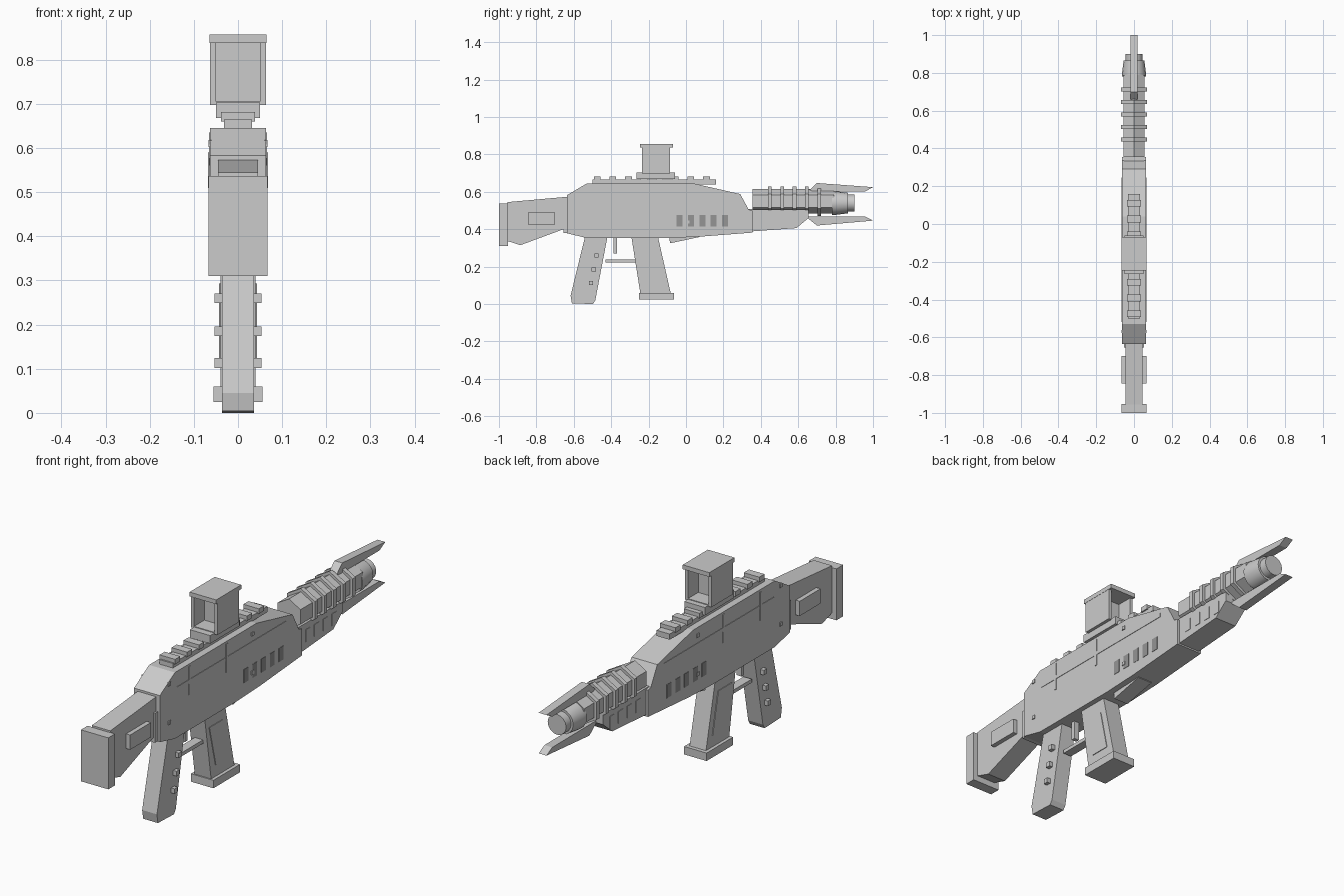
import bpy, bmesh, math

if "Cube" in bpy.data.objects:
    bpy.data.objects.remove(bpy.data.objects["Cube"])


def new_object(name, bm, color=None):
    bmesh.ops.recalc_face_normals(bm, faces=bm.faces)
    me = bpy.data.meshes.new(name)
    bm.to_mesh(me)
    bm.free()
    ob = bpy.data.objects.new(name, me)
    bpy.context.collection.objects.link(ob)
    if color:
        mat = bpy.data.materials.new(name + "_grey")
        mat.diffuse_color = color
        mat.use_nodes = True
        mat.node_tree.nodes["Principled BSDF"].inputs["Base Color"].default_value = mat.diffuse_color
        me.materials.append(mat)
    return ob


def plate(name, pts, x0, x1, color=None):
    """Extrude a side (y, z) profile from x0 to x1."""
    bm = bmesh.new()
    f = bm.faces.new([bm.verts.new((x0, y, z)) for y, z in pts])
    r = bmesh.ops.extrude_face_region(bm, geom=[f])
    vs = [v for v in r["geom"] if isinstance(v, bmesh.types.BMVert)]
    bmesh.ops.translate(bm, verts=vs, vec=(x1 - x0, 0, 0))
    return new_object(name, bm, color)


def slab(name, pts, w, color=None):
    return plate(name, pts, -w, w, color)


def rect(y0, y1, z0, z1):
    return [(y0, z0), (y1, z0), (y1, z1), (y0, z1)]


def both_sides(name, pts, inner, outer, color=None):
    plate(name + "_right", pts, inner, outer, color)
    plate(name + "_left", pts, -outer, -inner, color)


def turned(name, stations, z, sides):
    """Rings of (y, radius) along the barrel axis, a vertex on top."""
    bm = bmesh.new()
    rings = []
    for y, r in stations:
        rings.append([bm.verts.new((r * math.sin(2 * math.pi * i / sides), y,
                                    z + r * math.cos(2 * math.pi * i / sides)))
                      for i in range(sides)])
    for a, b in zip(rings, rings[1:]):
        for i in range(sides):
            j = (i + 1) % sides
            bm.faces.new((a[i], a[j], b[j], b[i]))
    bm.faces.new(rings[0])
    bm.faces.new(rings[-1])
    return new_object(name, bm)


DARK = (0.3, 0.3, 0.3, 1)

# Receiver and handguard
slab("receiver", [(-0.635, 0.583), (-0.53, 0.645), (0.04, 0.645), (0.29, 0.588),
                  (0.335, 0.505), (0.355, 0.50), (0.355, 0.382), (0.07, 0.36),
                  (-0.10, 0.353), (-0.53, 0.353), (-0.635, 0.378)], 0.063)
slab("receiver_rear_block", rect(-0.655, -0.60, 0.38, 0.51), 0.053)
slab("handguard", [(0.33, 0.507), (0.655, 0.505), (0.655, 0.46), (0.59, 0.406),
                   (0.33, 0.387)], 0.053)
slab("underside_wedge", [(-0.09, 0.36), (0.08, 0.37), (0.07, 0.358), (-0.085, 0.325)], 0.035)

# Side trim, vents and bolts
both_sides("long_strip", rect(-0.52, 0.245, 0.56, 0.577), 0.06, 0.065)
for i, y in enumerate((-0.43, -0.17)):
    both_sides(f"cross_strip_{i}", rect(y - 0.006, y + 0.006, 0.51, 0.635), 0.06, 0.066)
for i in range(5):
    y = -0.035 + 0.061 * i
    both_sides(f"receiver_vent_{i}", rect(y - 0.016, y + 0.016, 0.415, 0.475), 0.06, 0.0645, DARK)
for i in range(4):
    y = 0.411 + 0.061 * i
    both_sides(f"handguard_vent_{i}", rect(y - 0.016, y + 0.016, 0.425, 0.478), 0.05, 0.055)
for i, (y, z) in enumerate(((-0.57, 0.61), (-0.57, 0.44), (0.01, 0.61), (0.01, 0.44))):
    both_sides(f"bolt_{i}", rect(y - 0.008, y + 0.008, z - 0.008, z + 0.008), 0.06, 0.067)

# Stock
slab("stock", [(-0.955, 0.545), (-0.63, 0.574), (-0.63, 0.41), (-0.655, 0.40),
               (-0.885, 0.315), (-0.955, 0.337)], 0.045)
slab("butt_plate", rect(-1.0, -0.953, 0.31, 0.537), 0.067)
both_sides("stock_panel", rect(-0.845, -0.70, 0.425, 0.49), 0.04, 0.065)

# Grip with studs
slab("grip", [(-0.54, 0.36), (-0.42, 0.36), (-0.485, 0.02), (-0.497, 0.0),
              (-0.61, 0.004), (-0.617, 0.045)], 0.036)
for i, (y, z) in enumerate(((-0.478, 0.26), (-0.493, 0.185), (-0.507, 0.113))):
    both_sides(f"grip_stud_{i}", rect(y - 0.011, y + 0.011, z - 0.011, z + 0.011), 0.03, 0.053)

# Trigger and guard
slab("trigger", rect(-0.387, -0.37, 0.27, 0.36), 0.012)
slab("trigger_guard", rect(-0.43, -0.26, 0.222, 0.238), 0.02)

# Magazine
slab("magazine", [(-0.292, 0.36), (-0.15, 0.36), (-0.08, 0.05), (-0.243, 0.05)], 0.04)
both_sides("magazine_panel", [(-0.26, 0.293), (-0.165, 0.293), (-0.125, 0.11), (-0.215, 0.11)],
           0.035, 0.043)
slab("magazine_base", rect(-0.25, -0.065, 0.025, 0.06), 0.055)

# Top rail
slab("rail", rect(-0.50, 0.16, 0.64, 0.665), 0.032)
for i in range(8):
    y = -0.475 + 0.0835 * i
    slab(f"rail_tooth_{i}", rect(y - 0.018, y + 0.018, 0.66, 0.682), 0.038)

# Box sight
slab("sight_base", rect(-0.265, -0.06, 0.668, 0.703), 0.05)
slab("sight_floor", rect(-0.235, -0.085, 0.698, 0.706), 0.064)
both_sides("sight_wall", rect(-0.235, -0.085, 0.70, 0.845), 0.05, 0.064)
slab("sight_roof", rect(-0.245, -0.07, 0.838, 0.857), 0.065)
slab("sight_glass", rect(-0.163, -0.157, 0.70, 0.84), 0.052)

# Barrel with cooling rings, muzzle and prongs
turned("barrel", [(0.355, 0.065), (0.79, 0.065)], 0.55, 6)
for i in range(5):
    y = 0.448 + 0.066 * i
    turned(f"barrel_ring_{i}", [(y - 0.01, 0.079), (y + 0.01, 0.079)], 0.55, 6)
muzzle = turned("muzzle", [(0.78, 0.063), (0.80, 0.063), (0.865, 0.055), (0.865, 0.045),
                           (0.90, 0.045)], 0.54, 16)
slab("upper_prong", [(0.66, 0.61), (0.70, 0.647), (1.0, 0.625), (0.96, 0.603), (0.68, 0.603)], 0.019)
slab("lower_prong", [(0.64, 0.468), (0.70, 0.42), (1.0, 0.446), (0.96, 0.467)], 0.019)

bpy.context.view_layer.objects.active = muzzle
muzzle.select_set(True)
bpy.ops.object.shade_smooth_by_angle()
